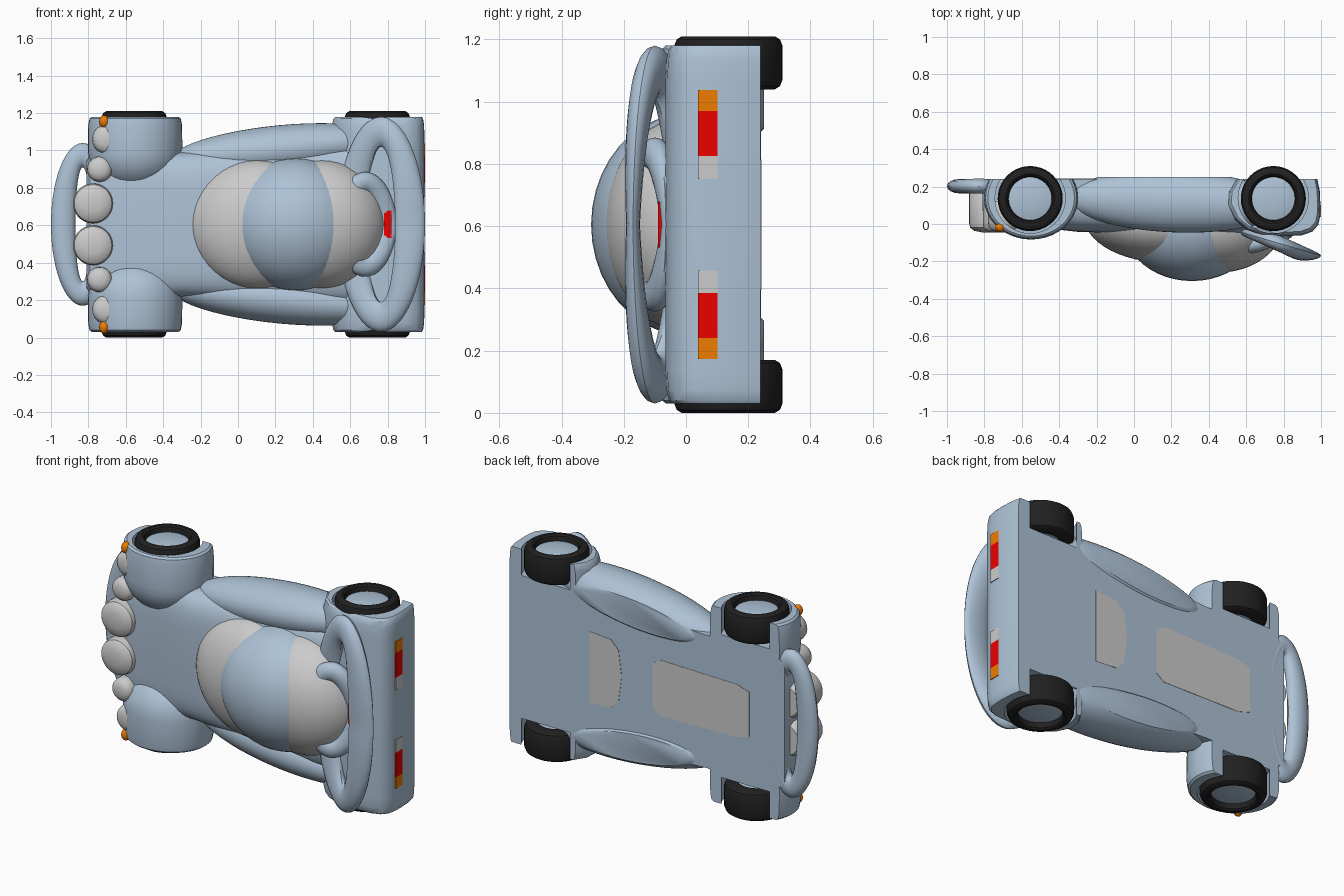
import bpy, bmesh, math
from math import sin, cos, pi

if "Cube" in bpy.data.objects:
    bpy.data.objects.remove(bpy.data.objects["Cube"])

MID = 0.605  # height of the car's centre line; the car lies on its side, roof towards -y


def colour(name, rgb):
    m = bpy.data.materials.new(name)
    m.diffuse_color = (*rgb, 1)
    m.use_nodes = True
    m.node_tree.nodes["Principled BSDF"].inputs["Base Color"].default_value = m.diffuse_color
    return m


BLUE = colour("blue paint", (0.42, 0.54, 0.67))
BLACK = colour("black rubber", (0.015, 0.015, 0.015))
RED = colour("red lens", (0.85, 0.0, 0.0))
ORANGE = colour("orange lens", (0.85, 0.2, 0.0))


def surface(name, rows, mat=None, wrap=False, floor=None):
    """Skin closed loops of (x, y, w) points; w is measured from the centre line."""
    bm = bmesh.new()
    vs = [[bm.verts.new((x, y, w + MID)) for x, y, w in r] for r in rows]
    n, k = len(rows), len(rows[0])
    for i in range(n if wrap else n - 1):
        a, b = vs[i], vs[(i + 1) % n]
        for j in range(k):
            bm.faces.new((a[j], a[(j + 1) % k], b[(j + 1) % k], b[j]))
    if not wrap:
        bm.faces.new(vs[0])
        bm.faces.new(vs[-1])
    bmesh.ops.remove_doubles(bm, verts=bm.verts, dist=1e-5)
    if floor is not None:
        cut = bmesh.ops.bisect_plane(bm, geom=bm.verts[:] + bm.edges[:] + bm.faces[:],
                                     plane_co=(0, floor, 0), plane_no=(0, 1, 0), clear_outer=True)
        edges = [e for e in cut["geom_cut"] if isinstance(e, bmesh.types.BMEdge)]
        if edges:
            bmesh.ops.holes_fill(bm, edges=edges)
    bmesh.ops.recalc_face_normals(bm, faces=bm.faces)
    me = bpy.data.meshes.new(name)
    bm.to_mesh(me)
    bm.free()
    ob = bpy.data.objects.new(name, me)
    bpy.context.collection.objects.link(ob)
    if mat:
        me.materials.append(mat)
    return ob


def lathe(name, cx, cy, prof, mat=None, sx=1, wrap=False, floor=None, n=40):
    """Spin (w, radius) points about an axis across the car."""
    rows = [[(cx + sx * r * cos(2 * pi * j / n), cy + r * sin(2 * pi * j / n), w)
             for j in range(n)] for w, r in prof]
    return surface(name, rows, mat, wrap, floor)


def ellipsoid(name, c, r, mat=None, shear=0, skew=0, floor=None):
    rows = []
    for i in range(25):
        t = max(0.001, min(pi - 0.001, pi * i / 24))
        row = []
        for j in range(40):
            p = 2 * pi * j / 40
            u, v, w = -cos(t), sin(t) * cos(p), sin(t) * sin(p)
            row.append((c[0] + r[0] * u, c[1] + r[1] * v - shear * u, c[2] + r[2] * w + skew * u))
        rows.append(row)
    return surface(name, rows, mat, floor=floor)


def hoop(name, cx, cy, rx, rw, a, b_mid, b_side, rise, mat):
    """Oval blade ring: thin on the centre line, thicker at the sides, rising rearwards."""
    rows = []
    for i in range(56):
        t = 2 * pi * i / 56
        b = b_mid + (b_side - b_mid) * abs(sin(t))
        rows.append([(cx + (rx + a * cos(p)) * cos(t), cy - rise * cos(t) + b * sin(p),
                      (rw + a * cos(p)) * sin(t)) for p in [2 * pi * j / 16 for j in range(16)]])
    return surface(name, rows, mat, wrap=True)


def box(name, x0, x1, y0, y1, w0, w1, mat=None):
    return surface(name, [[(x0, y0, w), (x1, y0, w), (x1, y1, w), (x0, y1, w)] for w in (w0, w1)], mat)


# Main body: arched sections lofted along the car
rows = []
for x, w, top in [(-.81, .34, .07), (-.79, .37, .035), (-.7, .4, .005), (-.5, .4, -.02), (-.3, .39, -.042),
                  (.1, .41, -.055), (.5, .44, -.06), (.8, .44, -.055)]:
    row = []
    for j in range(25):
        t = pi * j / 24
        c, s = cos(t), max(0, sin(t))
        row.append((x, .24 - (.24 - top) * s ** .4, w * math.copysign(abs(c) ** .4, c)))
    rows.append(row)
body = surface("main_body", rows, BLUE)

# Rear body: rounded side profile run across the car, front corners drawn in
prof = [(.55, .24), (.505, .17), (.5, .1), (.54, .02), (.6, -.03), (.68, -.058), (.8, -.066), (.9, -.06),
        (.955, -.04), (.985, -.005), (.995, .04), (.997, .1), (.993, .18), (.98, .24)]
rows = []
for w, k in [(-.575, .93), (-.565, .965), (-.53, .99), (-.47, 1), (.47, 1), (.53, .99), (.565, .965), (.575, .93)]:
    rows.append([(.78 + (x - .78) * k, .24 + (y - .24) * k, w) for x, y in prof])
rear = surface("rear_body", rows, BLUE)
cut_parts = [body, rear]

wells = []
for s, side in ((1, "right"), (-1, "left")):
    # Front fenders with domed inner ends
    fend = [(.575, .205), (.565, .216), (.53, .222), (.45, .223), (.39, .223)]
    fend += [(.39 - .21 * sin(a * pi / 16), .223 * max(.002, cos(a * pi / 16))) for a in range(1, 9)]
    cut_parts.append(lathe(f"front_fender_{side}", -.55, .14, [(s * w, r) for w, r in fend],
                           BLUE, sx=1.13, floor=.24))
    # Side pods between the fenders
    ellipsoid(f"side_pod_{side}", (.22, .12, s * .40), (.58, .165, .13), BLUE,
              shear=.02, skew=s * .055, floor=.25)
    # Wheels and wheel-well cutters
    for x, end in ((-.555, "front"), (.745, "rear")):
        tyre = [(.435, .1), (.435, .15), (.445, .166), (.465, .174), (.575, .174), (.595, .166),
                (.605, .15), (.605, .132), (.597, .122), (.57, .115)]
        lathe(f"{end}_tyre_{side}", x, .136, [(s * w, r) for w, r in tyre], BLACK, wrap=True)
        hub = [(.44, .118), (.57, .118), (.58, .08), (.583, .02)]
        lathe(f"{end}_hub_{side}", x, .136, [(s * w, r) for w, r in hub], BLUE)
        wells.append(lathe("wheel_well_cutter", x, .138, [(s * .42, .188), (s * .7, .188)]))

    # Lamps across the nose: upright rounded drums, small to the outside
    for name, x, w, r, lo in (("main_lamp", -.775, .112, .107, .19), ("fog_lamp", -.74, .295, .068, .16),
                              ("outer_lamp", -.70, .455, .08, .12)):
        n = 28
        rows = [[(x + r * k * cos(2 * pi * j / n), y, s * w + r * k * sin(2 * pi * j / n))
                 for j in range(n)]
                for y, k in ((-.046, .02), (-.044, .4), (-.036, .75), (-.02, .94), (.005, 1),
                             (lo - .03, 1), (lo, .85))]
        surface(f"{name}_{side}", rows)
    ellipsoid(f"front_indicator_{side}", (-.716, -.018, s * .55), (.026, .026, .033), ORANGE)

    # Tail light clusters
    for name, a, b, mat in (("tail_indicator", .365, .432, ORANGE), ("tail_light", .22, .365, RED),
                            ("reversing_light", .147, .22, None)):
        box(f"{name}_{side}", .965, 1.0, .038, .102, s * a, s * b, mat)

# Cut the wheel wells
for ob in cut_parts:
    bpy.context.view_layer.objects.active = ob
    for c in wells:
        m = ob.modifiers.new("well", 'BOOLEAN')
        m.operation, m.solver, m.object = 'DIFFERENCE', 'EXACT', c
        bpy.ops.object.modifier_apply(modifier=m.name)
for c in wells:
    bpy.data.objects.remove(c)

# Cabin: windscreen, roof and rear window
ellipsoid("windscreen", (.1, 0, 0), (.365, .203, .345), shear=.03, floor=.2)
ellipsoid("roof", (.31, 0, 0), (.37, .305, .355), BLUE, floor=.2)
ellipsoid("rear_window", (.45, 0, 0), (.345, .26, .345), floor=.2)

# Front bumper hoop, rear wing hoop and inner tail hoop
hoop("front_bumper", -.83, .202, .105, .37, .065, .038, .04, 0, BLUE)
hoop("rear_wing", .765, -.1, .155, .495, .08, .022, .045, .07, BLUE)
hoop("tail_hoop", .68, -.1, .11, .225, .055, .016, .045, -.035, BLUE)
box("high_brake_light", .78, .82, -.09, -.06, -.073, .073, RED)

# Pale panels in the floor
surface("front_floor_panel", [[(-.58, y, -.13), (-.5, y, -.155), (.0, y, -.165), (.05, y, -.13), (.05, y, .13),
                               (.0, y, .165), (-.5, y, .155), (-.58, y, .13)] for y in (.22, .242)])
surface("rear_floor_panel", [[(.46, y, -.21), (.32, y, -.2), (.27, y, -.15), (.25, y, 0), (.27, y, .15),
                              (.32, y, .2), (.46, y, .21)] for y in (.22, .242)])

bpy.ops.object.select_all(action='DESELECT')
for ob in bpy.context.scene.objects:
    ob.select_set(True)
    bpy.context.view_layer.objects.active = ob
bpy.ops.object.shade_smooth_by_angle(angle=math.radians(35))
